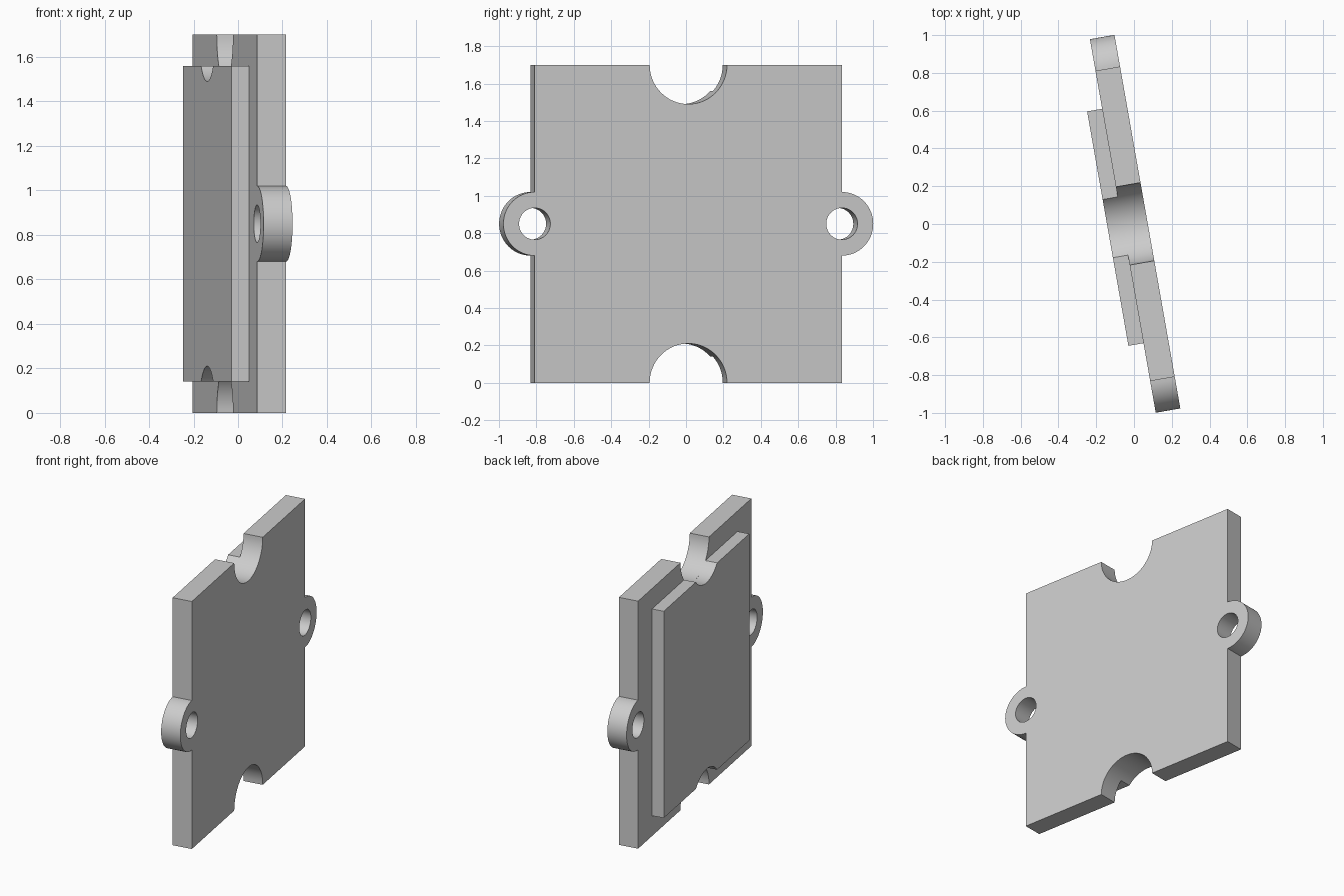
import bpy, bmesh
from math import sin, cos, pi, radians, sqrt, asin

if "Cube" in bpy.data.objects:
    bpy.data.objects.remove(bpy.data.objects["Cube"], do_unlink=True)

TURN = radians(10)      # the whole plate is turned about the vertical
HEIGHT = 1.70
HALF_W = 0.834          # half width of the main plate
NOTCH_R = 0.21
TAB_R, HOLE_R = 0.17, 0.085
MID = HEIGHT / 2

grey = bpy.data.materials.new("plain grey")
grey.use_nodes = True
colour = (0.6, 0.6, 0.6, 1)
grey.diffuse_color = colour
grey.node_tree.nodes["Principled BSDF"].inputs["Base Color"].default_value = colour


def arc(cx, cy, r, start, end, steps=32):
    return [(cx + r * cos(start + (end - start) * i / steps),
             cy + r * sin(start + (end - start) * i / steps)) for i in range(steps + 1)]


def slab(name, loops, near, far):
    """Extrude flat outlines (first is the rim, others are holes) through the thickness."""
    curve = bpy.data.curves.new(name, 'CURVE')
    curve.dimensions = '2D'
    curve.fill_mode = 'BOTH'
    curve.extrude = (far - near) / 2
    for loop in loops:
        spline = curve.splines.new('POLY')
        spline.points.add(len(loop) - 1)
        for point, (x, y) in zip(spline.points, loop):
            point.co = (x, y, 0, 1)
        spline.use_cyclic_u = True
    obj = bpy.data.objects.new(name, curve)
    bpy.context.collection.objects.link(obj)
    mid = (near + far) / 2
    obj.location = (mid * cos(TURN), mid * sin(TURN), 0)
    obj.rotation_euler = (pi / 2, 0, pi / 2 + TURN)
    bpy.ops.object.select_all(action='DESELECT')
    obj.select_set(True)
    bpy.context.view_layer.objects.active = obj
    bpy.ops.object.convert(target='MESH')
    obj = bpy.context.object
    obj.name = name
    # Weld the caps to the rim
    bm = bmesh.new()
    bm.from_mesh(obj.data)
    bmesh.ops.remove_doubles(bm, verts=bm.verts, dist=0.0005)
    bmesh.ops.recalc_face_normals(bm, faces=bm.faces)
    bm.to_mesh(obj.data)
    bm.free()
    obj.data.materials.clear()
    obj.data.materials.append(grey)
    bpy.ops.object.shade_smooth_by_angle(angle=radians(30))
    return obj


def notched_outline(half_w, bottom, top, ears=False):
    """Rectangle with round bites at top and bottom, optionally with round side tabs."""
    a = asin(bottom / NOTCH_R)
    rim = [(-half_w, bottom)]
    rim += arc(0, 0, NOTCH_R, pi - a, a)
    rim += [(half_w, bottom)]
    if ears:
        rim += arc(half_w, MID, TAB_R, -pi / 2, pi / 2)
    rim += [(half_w, top)]
    rim += arc(0, HEIGHT, NOTCH_R, -a, a - pi)
    rim += [(-half_w, top)]
    if ears:
        rim += arc(-half_w, MID, TAB_R, pi / 2, 3 * pi / 2)
    return rim


# Main plate with side tabs and bolt holes
holes = [arc(s * HALF_W, MID, HOLE_R, 0, 2 * pi, 40)[:-1] for s in (-1, 1)]
slab("main_plate", [notched_outline(HALF_W, 0, HEIGHT, True)] + holes, -0.06, 0.072)

# Raised thinner plate on one face, bitten by the same notches
slab("raised_panel", [notched_outline(0.63, 0.14, HEIGHT - 0.14)], -0.141, -0.06)
